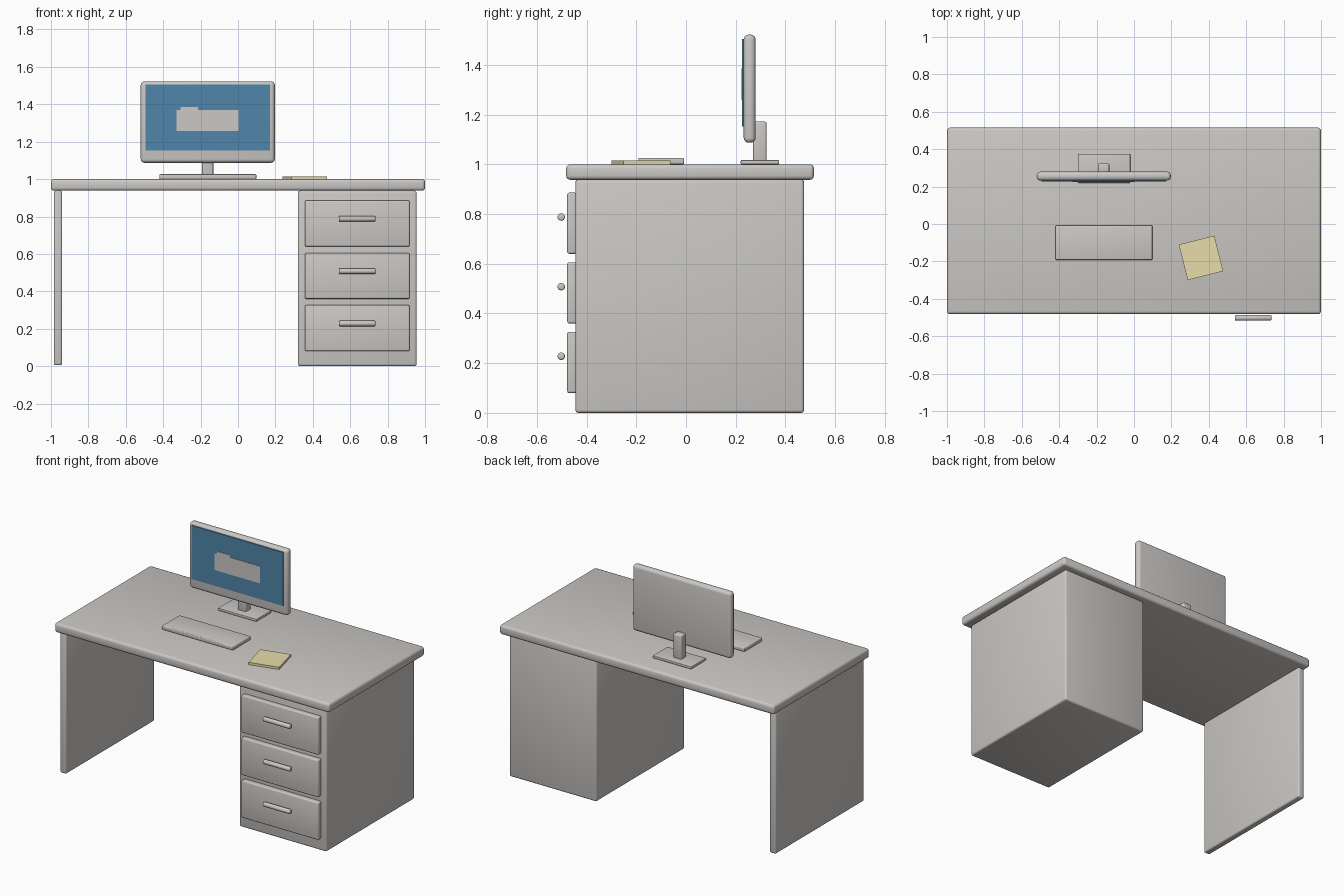
import bpy
import math

if "Cube" in bpy.data.objects:
    bpy.data.objects.remove(bpy.data.objects["Cube"], do_unlink=True)


def material(name, rgb):
    m = bpy.data.materials.new(name)
    m.use_nodes = True
    m.diffuse_color = (*rgb, 1)
    m.node_tree.nodes["Principled BSDF"].inputs["Base Color"].default_value = (*rgb, 1)
    return m


grey = material("warm grey", (0.60, 0.58, 0.56))
blue = material("screen blue", (0.08, 0.24, 0.40))
yellow = material("note yellow", (0.80, 0.72, 0.40))


def finish(obj, name, mat, bevel, segments):
    obj.name = name
    obj.data.materials.append(mat)
    if bevel:
        mod = obj.modifiers.new("rounded edges", 'BEVEL')
        mod.width = bevel
        mod.segments = segments
        mod.limit_method = 'ANGLE'
        bpy.ops.object.shade_smooth()
    return obj


def box(name, x, y, z, mat=grey, bevel=0.0, segments=3, turn=0.0):
    """Box given by its (min, max) range on each axis."""
    spans = (x, y, z)
    bpy.ops.mesh.primitive_cube_add(size=1, location=[(a + b) / 2 for a, b in spans],
                                    rotation=(0, 0, math.radians(turn)))
    obj = bpy.context.object
    obj.scale = [b - a for a, b in spans]
    bpy.ops.object.transform_apply(location=False, rotation=False, scale=True)
    return finish(obj, name, mat, bevel, segments)


# Desk
DEPTH = (-0.445, 0.475)
box("desk_top", (-1, 1), (-0.482, 0.515), (0.938, 1.0), bevel=0.016)
box("side_panel", (-0.985, -0.94), DEPTH, (0.005, 0.938), bevel=0.01)
box("drawer_cabinet", (0.32, 0.955), DEPTH, (0, 0.938), bevel=0.012)

# Drawers with round bar handles
for i, level in enumerate(("bottom", "middle", "top")):
    z = 0.08 + 0.28 * i
    box(level + "_drawer", (0.357, 0.918), (-0.478, -0.44), (z, z + 0.246), bevel=0.008)
    bpy.ops.mesh.primitive_cylinder_add(vertices=24, radius=0.015, depth=0.196,
                                        location=(0.637, -0.502, z + 0.148),
                                        rotation=(0, math.pi / 2, 0))
    finish(bpy.context.object, level + "_handle", grey, 0.006, 2)

# Monitor on its stand
box("monitor_base", (-0.30, -0.02), (0.22, 0.375), (1.0, 1.017), bevel=0.004)
box("monitor_neck", (-0.192, -0.132), (0.27, 0.324), (1.01, 1.172), bevel=0.008)
box("monitor_body", (-0.52, 0.197), (0.232, 0.28), (1.087, 1.522), bevel=0.02, segments=4)
box("screen", (-0.495, 0.17), (0.226, 0.234), (1.153, 1.505), blue)

# Panel with a small tab shown on the screen
box("screen_panel", (-0.328, 0.003), (0.2235, 0.2275), (1.258, 1.37))
box("screen_panel_tab", (-0.308, -0.215), (0.2235, 0.2275), (1.37, 1.385))

# Things on the desk
box("keyboard", (-0.42, 0.098), (-0.192, -0.008), (1.0, 1.026), bevel=0.005)
box("note_pad", (0.26, 0.456), (-0.279, -0.083), (1.0, 1.015), yellow, turn=14)
